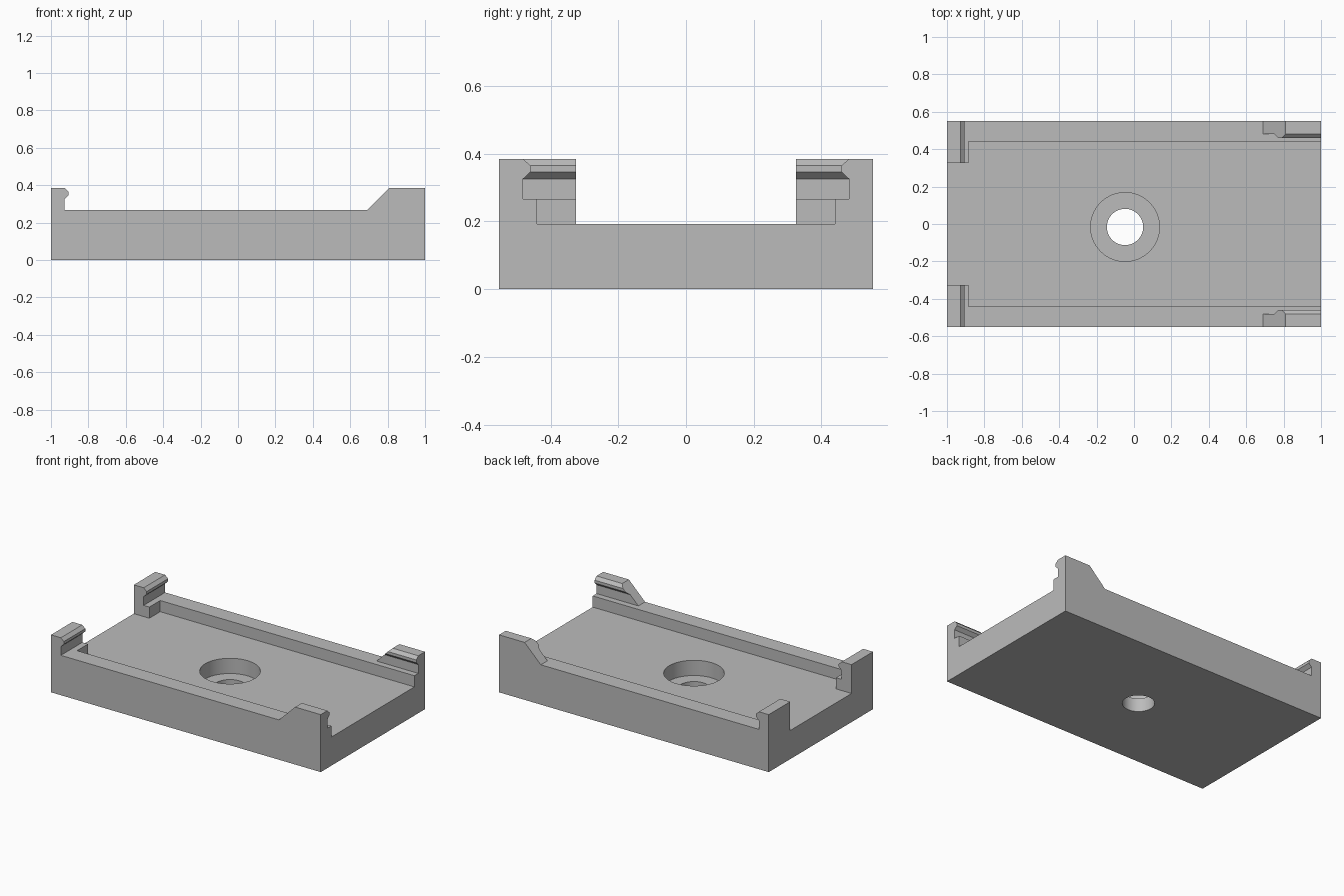
import bpy
import bmesh
from mathutils import Vector

cube = bpy.data.objects.get("Cube")
if cube:
    bpy.data.objects.remove(cube, do_unlink=True)

# Main dimensions
HALF_Y = 0.552
FLOOR, RAIL, TOP = 0.192, 0.267, 0.385
RAIL_IN, POST_IN = 0.44, 0.325
LEDGE_X = -0.885
HOLE = (-0.048, -0.016)

grey = bpy.data.materials.new("plain grey")
grey.use_nodes = True
grey.diffuse_color = (0.5, 0.5, 0.5, 1)
grey.node_tree.nodes["Principled BSDF"].inputs["Base Color"].default_value = (0.5, 0.5, 0.5, 1)


def finish(name, bm):
    bmesh.ops.recalc_face_normals(bm, faces=bm.faces)
    mesh = bpy.data.meshes.new(name)
    bm.to_mesh(mesh)
    bm.free()
    mesh.materials.append(grey)
    obj = bpy.data.objects.new(name, mesh)
    bpy.context.collection.objects.link(obj)
    return obj


def prism(points, along):
    """Extrude a closed 3D outline along a vector."""
    bm = bmesh.new()
    face = bm.faces.new([bm.verts.new(p) for p in points])
    out = bmesh.ops.extrude_face_region(bm, geom=[face])
    verts = [v for v in out["geom"] if isinstance(v, bmesh.types.BMVert)]
    bmesh.ops.translate(bm, verts=verts, vec=along)
    return bm


def combine(target, other, operation):
    mod = target.modifiers.new(operation, 'BOOLEAN')
    mod.object = other
    mod.operation = operation
    mod.solver = 'EXACT'
    bpy.context.view_layer.objects.active = target
    bpy.ops.object.modifier_apply(modifier=mod.name)
    bpy.data.objects.remove(other, do_unlink=True)


def hook(depth, lip):
    """Hooked wall section as (distance from the outer face, height)."""
    return [(0, FLOOR - 0.05), (depth, FLOOR - 0.05), (depth, 0.326),
            (lip, 0.346), (lip, 0.365), (depth, TOP), (0, TOP)]


def cylinder(name, radius, low, high):
    bm = bmesh.new()
    bmesh.ops.create_cone(bm, cap_ends=True, segments=64, radius1=radius,
                          radius2=radius, depth=high - low)
    bmesh.ops.translate(bm, verts=bm.verts, vec=(*HOLE, (low + high) / 2))
    return finish(name, bm)


# Block with side rails
tray = finish("clip_tray", prism([(-1, -HALF_Y, 0), (1, -HALF_Y, 0), (1, HALF_Y, 0),
                                  (-1, HALF_Y, 0)], (0, 0, RAIL)))

# Channel, narrower between the end posts
half = [(1.1, RAIL_IN), (LEDGE_X, RAIL_IN), (LEDGE_X, POST_IN), (-1.1, POST_IN)]
outline = half + [(x, -y) for x, y in reversed(half)]
channel = finish("channel_cutter", prism([(x, y, FLOOR) for x, y in outline], (0, 0, 0.4)))
combine(tray, channel, 'DIFFERENCE')

# Counterbored screw hole
combine(tray, cylinder("counterbore_cutter", 0.184, 0.09, 0.4), 'DIFFERENCE')
combine(tray, cylinder("screw_hole_cutter", 0.097, -0.1, 0.2), 'DIFFERENCE')

for side in (-1, 1):
    # Hooked end post
    post = finish("end_post", prism([(-1 + d, side * HALF_Y, z) for d, z in hook(0.073, 0.095)],
                                    (0, side * (POST_IN - HALF_Y), 0)))
    combine(tray, post, 'UNION')

    # Hooked side clip with a sloping end
    bm = prism([(0.55, side * (HALF_Y - d), z) for d, z in hook(0.071, 0.092)], (0.45, 0, 0))
    bmesh.ops.bisect_plane(bm, geom=bm.verts[:] + bm.edges[:] + bm.faces[:],
                           plane_co=Vector((0.69, 0, RAIL)),
                           plane_no=Vector((RAIL - TOP, 0, 0.12)), clear_outer=True)
    bmesh.ops.holes_fill(bm, edges=[e for e in bm.edges if e.is_boundary])
    combine(tray, finish("side_clip", bm), 'UNION')

# Smooth hole walls, sharp edges elsewhere
bpy.ops.object.select_all(action='DESELECT')
tray.select_set(True)
bpy.context.view_layer.objects.active = tray
bpy.ops.object.shade_smooth_by_angle()
